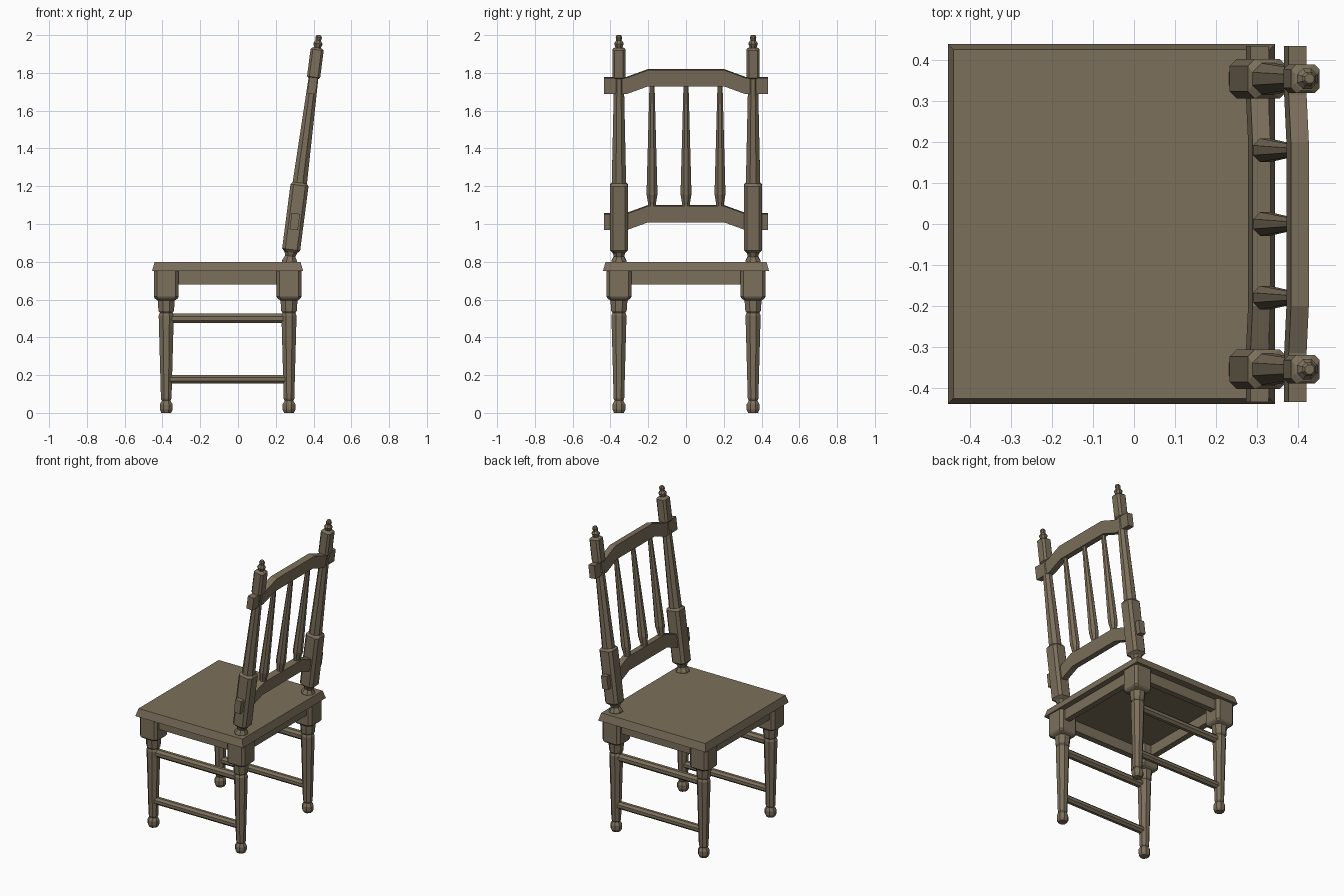
import bpy, bmesh, math
from mathutils import Matrix, Vector

if "Cube" in bpy.data.objects:
    bpy.data.objects.remove(bpy.data.objects["Cube"])

TILT = Matrix.Translation((0.273, 0, 0.80)) @ Matrix.Rotation(math.atan(0.13), 4, 'Y')
SCALE = 1 / math.cos(math.atan(0.13))
LEG_Y = 0.355


def finish(name, bm, mat=Matrix()):
    bmesh.ops.transform(bm, matrix=mat, verts=bm.verts)
    bmesh.ops.recalc_face_normals(bm, faces=bm.faces)
    me = bpy.data.meshes.new(name)
    bm.to_mesh(me)
    bm.free()
    ob = bpy.data.objects.new(name, me)
    bpy.context.collection.objects.link(ob)
    ob.color = WOOD.diffuse_color
    me.materials.append(WOOD)
    return ob


def loft(name, rings, mat=Matrix()):
    """Skin rings of points and cap both ends."""
    bm = bmesh.new()
    vs = [[bm.verts.new(p) for p in ring] for ring in rings]
    n = len(vs[0])
    for a, b in zip(vs, vs[1:]):
        for i in range(n):
            bm.faces.new((a[i], a[(i + 1) % n], b[(i + 1) % n], b[i]))
    bm.faces.new(vs[0][::-1])
    bm.faces.new(vs[-1])
    return finish(name, bm, mat)


def turned(name, profile, mat):
    """Eight-sided turning; each entry is height, half width, flat fraction."""
    rings = []
    for z, r, f in profile:
        k = r * f
        rings.append([(r, -k, z), (r, k, z), (k, r, z), (-k, r, z),
                      (-r, k, z), (-r, -k, z), (-k, -r, z), (k, -r, z)])
    return loft(name, rings, mat)


def box(name, x0, x1, y0, y1, z0, z1, inset=0.0):
    def rect(d, z):
        return [(x0 + d, y0 + d, z), (x1 - d, y0 + d, z), (x1 - d, y1 - d, z), (x0 + d, y1 - d, z)]
    return loft(name, [rect(0, z0), rect(inset, z1)])


WOOD = bpy.data.materials.new("wood")
WOOD.diffuse_color = (0.20, 0.16, 0.105, 1)
O, B = 0.414, 0.75

# seat with sloped edge
box("seat", -0.455, 0.345, -0.44, 0.44, 0.75, 0.80, 0.014)

# legs
LEG = [(0, 0.026, O), (0.018, 0.034, O), (0.045, 0.034, O), (0.065, 0.023, O),
       (0.075, 0.028, O), (0.515, 0.040, O), (0.53, 0.034, O), (0.54, 0.041, O),
       (0.595, 0.045, O), (0.605, 0.060, B), (0.615, 0.066, B), (0.75, 0.066, B)]
# back posts, heights given in world z
POST = [(0.795, 0.040, O), (0.805, 0.040, O), (0.83, 0.027, O), (0.85, 0.034, O),
        (0.865, 0.048, 0.65), (1.205, 0.048, 0.65), (1.218, 0.038, O),
        (1.77, 0.026, O), (1.778, 0.035, 0.65), (1.922, 0.035, 0.65), (1.93, 0.028, O),
        (1.934, 0.018, O), (1.955, 0.025, O), (1.972, 0.014, O), (1.988, 0.017, O), (2.0, 0.011, O)]
POST = [((z - 0.8) * SCALE, r, f) for z, r, f in POST]
for side, y in (("left", -LEG_Y), ("right", LEG_Y)):
    for end, x in (("front", -0.38), ("back", 0.27)):
        turned(f"{end}_leg_{side}", LEG, Matrix.Translation((x, y, 0)))
    turned(f"back_post_{side}", POST, Matrix.Translation((0, y, 0)) @ TILT)
    # side stretchers
    for label, z, r in (("upper", 0.50, 0.025), ("lower", 0.178, 0.023)):
        turned(f"{label}_stretcher_{side}", [(-0.375, r, O), (0.265, r, O)],
               Matrix.Translation((0, y, z)) @ Matrix.Rotation(math.pi / 2, 4, 'Y'))
    # side aprons
    s = math.copysign(1, y)
    a, b = sorted((s * 0.352, s * 0.392))
    box(f"side_apron_{side}", -0.38, 0.27, a, b, 0.68, 0.755)

# front and rear aprons
box("front_apron", -0.417, -0.377, -LEG_Y, LEG_Y, 0.68, 0.755)
box("rear_apron", 0.267, 0.307, -LEG_Y, LEG_Y, 0.68, 0.755)

# arched back rails
for name, z in (("lower_rail", 0.97), ("top_rail", 1.69)):
    rings = []
    for y, d in ((-0.435, 0), (-0.315, 0), (-0.2, 0.042), (0.2, 0.042), (0.315, 0), (0.435, 0)):
        a, b = (z + d - 0.8) * SCALE, (z + d + 0.086 - 0.8) * SCALE
        rings.append([(-0.022, y, a), (0.022, y, a), (0.022, y, b), (-0.022, y, b)])
    loft(name, rings, TILT)

# back spindles
SPINDLE = [((z - 0.8) * SCALE, r, O) for z, r in ((1.08, 0.020), (1.105, 0.020), (1.16, 0.029), (1.75, 0.013))]
for i, y in enumerate((-0.18, 0, 0.18)):
    turned(f"spindle_{i + 1}", SPINDLE, Matrix.Translation((0, y, 0)) @ TILT)

for m in bpy.data.materials:
    if m.users and not m.is_grease_pencil:
        m.use_nodes = True
        m.node_tree.nodes["Principled BSDF"].inputs["Base Color"].default_value = m.diffuse_color
